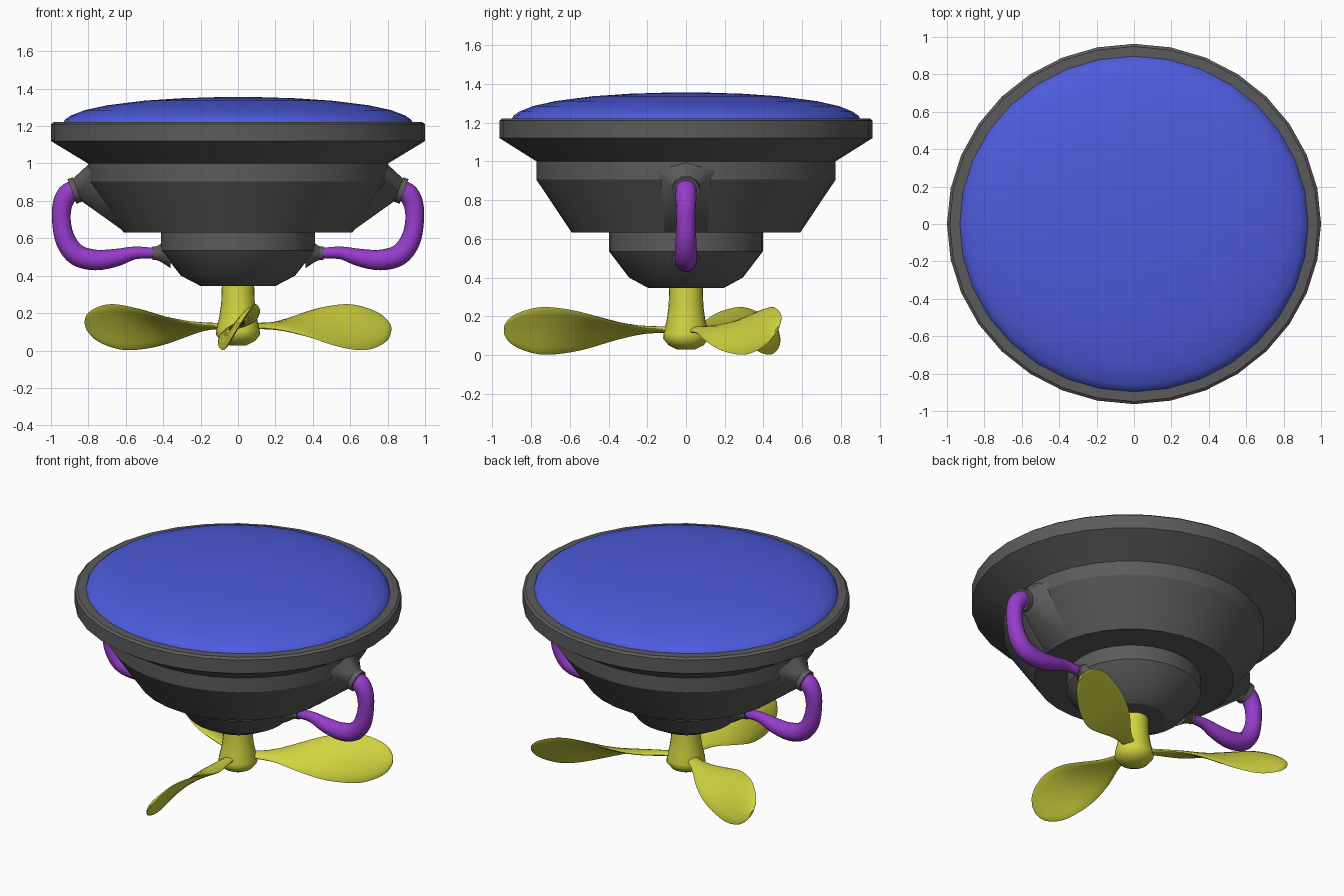
import bpy, bmesh, math
from mathutils import Vector, Matrix

if "Cube" in bpy.data.objects:
    bpy.data.objects.remove(bpy.data.objects["Cube"])

YS = 0.963  # body is slightly narrower front to back


def material(name, rgb):
    m = bpy.data.materials.new(name)
    m.diffuse_color = (*rgb, 1)
    m.use_nodes = True
    m.node_tree.nodes["Principled BSDF"].inputs["Base Color"].default_value = m.diffuse_color
    return m


GREY = material("dark grey", (0.105, 0.105, 0.105))
BLUE = material("blue", (0.075, 0.105, 0.72))
YELLOW = material("yellow", (0.64, 0.66, 0.05))
PURPLE = material("purple", (0.31, 0.045, 0.60))


def finish(bm, name, mat, angle=35):
    bmesh.ops.recalc_face_normals(bm, faces=bm.faces)
    me = bpy.data.meshes.new(name)
    bm.to_mesh(me)
    bm.free()
    me.materials.append(mat)
    ob = bpy.data.objects.new(name, me)
    bpy.context.collection.objects.link(ob)
    bpy.ops.object.select_all(action='DESELECT')
    ob.select_set(True)
    bpy.context.view_layer.objects.active = ob
    bpy.ops.object.shade_smooth_by_angle(angle=math.radians(angle))
    return ob


def loft(name, rings, mat, angle=35):
    """Skin a list of equal-sized point rings and cap both ends."""
    bm = bmesh.new()
    vs = [[bm.verts.new(p) for p in r] for r in rings]
    n = len(vs[0])
    for a, b in zip(vs, vs[1:]):
        for i in range(n):
            j = (i + 1) % n
            bm.faces.new((a[i], a[j], b[j], b[i]))
    bm.faces.new(vs[0])
    bm.faces.new(vs[-1])
    return finish(bm, name, mat, angle)


def lathe(name, profile, mat, sides=32, ys=1.0, angle=25):
    return loft(name, [[(r * math.cos(2 * math.pi * i / sides),
                         r * ys * math.sin(2 * math.pi * i / sides), z)
                        for i in range(sides)] for r, z in profile], mat, angle)


def ring(c, axis, r, n=16):
    """Circle around an axis lying in the xz plane."""
    ax = Vector(axis).normalized()
    u, v = Vector((0, 1, 0)), ax.cross(Vector((0, 1, 0)))
    return [Vector(c) + r * (math.cos(2 * math.pi * i / n) * u
                             + math.sin(2 * math.pi * i / n) * v) for i in range(n)]


def spline(pts, steps):
    """Catmull-Rom through tuples of any length."""
    pts = [Vector(p) for p in pts]
    p = [2 * pts[0] - pts[1]] + pts + [2 * pts[-1] - pts[-2]]
    out = []
    for k in range(1, len(p) - 2):
        a, b, c, d = p[k - 1:k + 3]
        for s in range(steps):
            t = s / steps
            out.append(0.5 * (2 * b + (c - a) * t + (2 * a - 5 * b + 4 * c - d) * t * t
                              + (3 * b - a - 3 * c + d) * t ** 3))
    return out + [pts[-1]]


# Bowl with rim, tapered middle and lower cup
lathe("bowl", [(0.2, 0.345), (0.305, 0.4), (0.412, 0.535), (0.412, 0.632), (0.612, 0.632),
               (0.802, 0.905), (0.802, 1.0), (1.0, 1.12), (1.0, 1.21), (0.985, 1.222),
               (0.92, 1.222)], GREY, ys=YS)

# Domed cushion
lathe("dome", [(0.935, 1.215), (0.925, 1.235), (0.895, 1.256), (0.82, 1.285), (0.7, 1.311),
               (0.5, 1.336), (0.3, 1.349), (0.1, 1.355)], BLUE, ys=YS, angle=60)

# Side pipes with sockets
PIPE = [(0.86, 0.862, 0.055), (0.912, 0.835, 0.055), (0.941, 0.77, 0.052),
        (0.943, 0.68, 0.05), (0.92, 0.585, 0.054), (0.86, 0.51, 0.057),
        (0.76, 0.484, 0.055), (0.65, 0.497, 0.047), (0.55, 0.522, 0.034),
        (0.44, 0.52, 0.028)]
for side, s in (("right", 1), ("left", -1)):
    path = spline(PIPE, 4)
    rings = []
    for i, p in enumerate(path):
        d = path[min(i + 1, len(path) - 1)] - path[max(i - 1, 0)]
        rings.append(ring((s * p.x, 0, p.y), (s * d.x, 0, d.y), p.z))
    loft(side + "_pipe", rings, PURPLE, 50)

    # upper collar and its flared mount
    ax = Vector((s * 0.94, 0, -0.34))
    c = Vector((s * 0.873, 0, 0.856))
    loft(side + "_upper_collar", [ring(c + ax * t, ax, r) for t, r in
                                  ((-0.014, 0.07), (0.016, 0.07), (0.016, 0.054))], GREY)
    bm = bmesh.new()
    base = [(s * 0.8, 0, 0.995), (s * 0.605, 0.11, 0.634), (s * 0.605, -0.11, 0.634),
            (s * 0.785, 0.15, 0.95), (s * 0.785, -0.15, 0.95), (s * 0.5, 0, 0.8)]
    for p in base + ring(c - ax * 0.012, ax, 0.062):
        bm.verts.new(p)
    bmesh.ops.convex_hull(bm, input=bm.verts)
    finish(bm, side + "_upper_mount", GREY, 40)

    # lower collar and mount
    ax = Vector((s, 0, 0))
    loft(side + "_lower_mount", [ring((s * x, 0, z), ax, r) for x, z, r in
                                 ((0.36, 0.53, 0.09), (0.41, 0.523, 0.05),
                                  (0.44, 0.52, 0.034))], GREY, 50)
    loft(side + "_lower_collar", [ring((s * x, 0, 0.52), ax, r) for x, r in
                                  ((0.438, 0.036), (0.457, 0.036), (0.457, 0.028))], GREY)

# Propeller shaft and hub
lathe("propeller_hub", [(0.045, 0.028), (0.09, 0.05), (0.118, 0.085), (0.116, 0.11),
                        (0.1, 0.18), (0.09, 0.25), (0.086, 0.36)], YELLOW, 24, angle=50)

# Three twisted blades: radius, chord, pitch in degrees, thickness
BLADE = [(0.06, 0.06, 8, 0.03), (0.2, 0.11, 13, 0.03), (0.35, 0.215, 24, 0.03),
         (0.5, 0.285, 38, 0.032), (0.63, 0.305, 49, 0.034), (0.75, 0.295, 56, 0.034),
         (0.85, 0.23, 58, 0.03), (0.91, 0.15, 58, 0.024), (0.94, 0.05, 58, 0.012)]
for k, name in enumerate(("front", "back_right", "back_left")):
    rot = Matrix.Rotation(math.radians(120 * k), 3, 'Z')
    rings = []
    for r, ch, pitch, th in spline(BLADE, 3):
        a = math.radians(pitch)
        pts = []
        for i in range(16):
            t = 2 * math.pi * i / 16
            w = 0.5 * ch * math.cos(t)
            # slightly cupped lens section
            h = 0.5 * th * math.sin(t) + 0.12 * ch * (0.25 - math.cos(t) ** 2 / 2)
            pts.append(rot @ Vector((w * math.cos(a) - h * math.sin(a), -r,
                                     0.13 + w * math.sin(a) + h * math.cos(a))))
        rings.append(pts)
    loft(name + "_blade", rings, YELLOW, 50)
